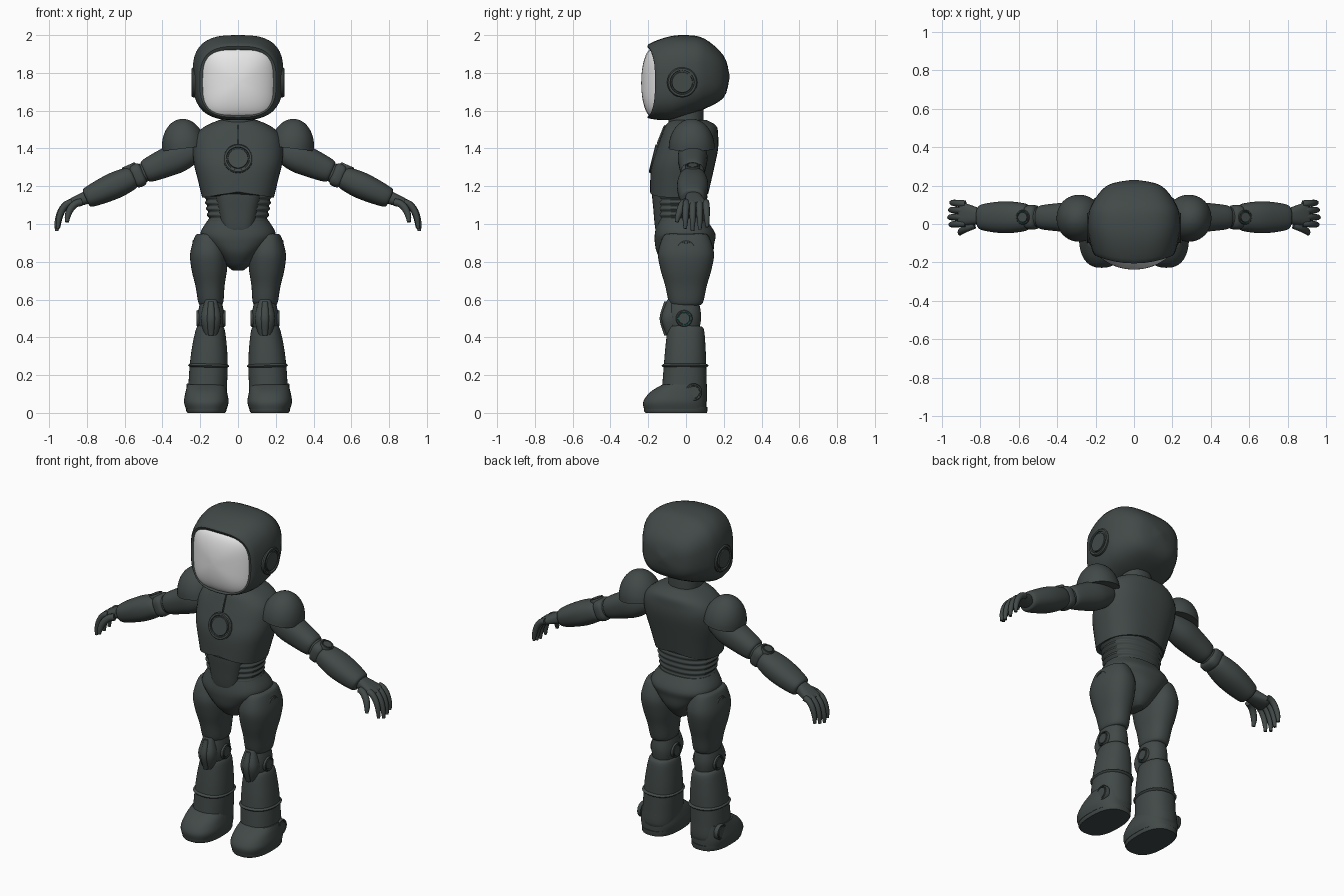
import bpy, bmesh, math
from mathutils import Matrix, Vector

default_cube = bpy.data.objects.get("Cube")
if default_cube:
    bpy.data.objects.remove(default_cube, do_unlink=True)


def material(name, *colour):
    mat = bpy.data.materials.new(name)
    mat.use_nodes = True
    mat.diffuse_color = (*colour, 1)
    mat.node_tree.nodes["Principled BSDF"].inputs["Base Color"].default_value = (*colour, 1)
    return mat


SUIT = material("dark slate", .053, .067, .064)
GLASS = material("pale visor", .8, .8, .8)
TEAL = material("deep teal", .01, .13, .11)
SEGMENTS = 40


def superpoint(angle, power):
    """Point on a unit superellipse."""
    c, s = math.cos(angle), math.sin(angle)
    return (math.copysign(abs(c) ** (2 / power), c), math.copysign(abs(s) ** (2 / power), s))


def smooth_rings(rings, steps=4):
    """Fill in rings along a cubic through the given ones."""
    filled = []
    last = len(rings) - 1
    for i in range(last):
        before, start, end, after = (rings[min(max(i + k, 0), last)] for k in (-1, 0, 1, 2))
        for j in range(steps):
            t = j / steps
            ring = []
            for a, b, c, d in zip(before, start, end, after):
                leave, arrive = (c - a) / 2, (d - b) / 2
                ring.append(b + leave * t + (3 * (c - b) - 2 * leave - arrive) * t ** 2
                            + (2 * (b - c) + leave + arrive) * t ** 3)
            filled.append(ring)
    return filled + [rings[-1]]


def loft(name, rings, frame=Matrix(), power=2.4, smooth=True, mat=SUIT, accent=None, warp=None):
    """Skin rings given as (height, half width, near edge, far edge)."""
    bm = bmesh.new()
    loops = []
    for height, half, near, far in (smooth_rings(rings) if smooth else rings):
        loop = []
        for k in range(SEGMENTS):
            u, v = superpoint(math.tau * k / SEGMENTS, power)
            point = frame @ Vector((half * u, (near + far) / 2 + (far - near) / 2 * v, height))
            loop.append(bm.verts.new(warp(point) if warp else point))
        loops.append(loop)
    for i, (lower, upper) in enumerate(zip(loops, loops[1:])):
        for k in range(SEGMENTS):
            face = bm.faces.new((lower[k - 1], lower[k], upper[k], upper[k - 1]))
            face.material_index = int(i == accent)
    bm.faces.new(loops[0])
    bm.faces.new(loops[-1])
    bmesh.ops.recalc_face_normals(bm, faces=bm.faces)
    mesh = bpy.data.meshes.new(name)
    bm.to_mesh(mesh)
    bm.free()
    mesh.materials.append(mat)
    if accent is not None:
        mesh.materials.append(TEAL)
    ob = bpy.data.objects.new(name, mesh)
    bpy.context.collection.objects.link(ob)
    bpy.ops.object.select_all(action='DESELECT')
    ob.select_set(True)
    bpy.context.view_layer.objects.active = ob
    bpy.ops.object.shade_smooth_by_angle(angle=math.radians(38))


def aim(origin, direction):
    """Frame whose z follows direction while y stays close to the world's."""
    z = Vector(direction).normalized()
    guide = Vector((0, 0, 1)) if abs(z.y) > .8 else Vector((0, 1, 0))
    x = guide.cross(z).normalized()
    axes = Matrix((x, z.cross(x), z)).transposed()
    return Matrix.Translation(origin) @ axes.to_4x4()


def limb(name, start, end, *radii, edge=.015, power=2.3):
    """Body between two points, with evenly spaced (width, depth) radii and soft rims."""
    span = Vector(end) - Vector(start)
    length = span.length
    rings = [(edge + (length - 2 * edge) * i / (len(radii) - 1), w, -d, d)
             for i, (w, d) in enumerate(radii)]
    rims = [(h, w * .75, -d * .75, d * .75) for h, (w, d) in ((0, radii[0]), (length, radii[-1]))]
    loft(name, [rims[0], *rings, rims[1]], aim(start, span), power)


def dome(name, base, axis, width, depth, height, power=2.1, mat=SUIT, warp=None):
    rings = []
    for i in range(8):
        angle = math.pi / 2 * min(i / 7, .98)
        c = math.cos(angle)
        rings.append((height * math.sin(angle), width * c, -depth * c, depth * c))
    loft(name, rings, aim(base, axis), power, mat=mat, warp=warp)


def disc(name, centre, axis, radius, depth, accent=None):
    """Round cap with a ring groove, facing along axis."""
    groove = ((-1, 1), (.6, 1), (1, .93), (1, .8), (.4, .77), (.4, .7), (1, .67), (1, .05))
    rings = [(depth * h, radius * r, -radius * r, radius * r) for h, r in groove]
    loft(name, rings, aim(centre, axis), power=2, smooth=False, accent=accent)


def digit(name, root, reach, drop, spread, radius):
    """Finger curling downward along a quarter of an ellipse."""
    curve = bpy.data.curves.new(name, 'CURVE')
    curve.dimensions = '3D'
    curve.bevel_depth = radius
    curve.resolution_u = 4
    curve.use_fill_caps = True
    spline = curve.splines.new('BEZIER')
    count = 6
    spline.bezier_points.add(count - 1)
    for i, point in enumerate(spline.bezier_points):
        t = i / (count - 1)
        angle = t * math.pi / 2
        point.co = root + Vector((reach * math.sin(angle), spread * t, drop * (math.cos(angle) - 1)))
        point.radius = 1 - t ** 4 / 2
        point.handle_left_type = point.handle_right_type = 'AUTO'
    curve.materials.append(SUIT)
    bpy.context.collection.objects.link(bpy.data.objects.new(name, curve))


def wrap_face(point):
    """Bend the front of the head back toward the ears."""
    point.y += point.x ** 2 * min(max((.1 - point.y) / .3, 0), 1)
    return point


def drop_hem(point):
    """Lower the chest rim at the sides."""
    point.z -= max(1.25 - point.z, 0) * abs(point.x) * 2
    return point


# Helmet, skinned from front to back, and visor
front_to_back = Matrix(((1, 0, 0, 0), (0, 0, 1, 0), (0, 1, 0, 0), (0, 0, 0, 1)))
loft("helmet", [(-.19, .18, 1.58, 1.92), (-.2, .21, 1.56, 1.95), (-.1, .235, 1.55, 1.99),
                (0, .24, 1.575, 2), (.1, .22, 1.61, 1.98), (.2, .14, 1.67, 1.89),
                (.23, .01, 1.77, 1.79)],
     front_to_back, power=2.9, warp=wrap_face)
dome("visor", (0, -.18, 1.747), (0, -1, 0), width=.195, depth=.18, height=.057,
     power=3.8, mat=GLASS, warp=wrap_face)

# Neck, collar and chest shell
limb("neck", (0, 0, 1.45), (0, 0, 1.65), (.09, .09), (.09, .09))
limb("collar", (0, .015, 1.5), (0, .015, 1.55), (.14, .12), (.13, .11))
loft("chest", [(1.17, .19, -.19, .12), (1.3, .23, -.185, .15), (1.4, .24, -.155, .17),
               (1.47, .225, -.13, .17), (1.52, .17, -.11, .16), (1.55, .1, -.08, .11)],
     power=2.5, warp=drop_hem)
disc("chest_badge", (0, -.168, 1.345), (0, -1, .25), radius=.078, depth=.012)
limb("chest_seam", (0, -.145, 1.42), (0, -.105, 1.52), (.004, .012), (.004, .012))

# Waist folds, belly plate and pelvis
folds = []
for i in range(12):
    swell = .01 * (i % 2) + i * .0025
    folds.append((1 + i * .016, .148 + swell, -.145 - swell / 2, .098 + swell / 2))
loft("waist_folds", folds)
limb("belly_plate", (0, -.07, 1.2), (0, -.065, .95), (.13, .11), (.11, .105), (.085, .095), power=3)
loft("pelvis", [(.755, .03, -.05, .07), (.78, .06, -.1, .1), (.84, .11, -.15, .14),
                (.9, .17, -.165, .15), (.95, .2, -.165, .155), (1.02, .16, -.15, .11)])

for side, s in (("left", 1), ("right", -1)):

    def at(x, y, z):
        return Vector((s * x, y, z))

    disc(f"{side}_ear_cap", at(.228, -.02, 1.75), at(1, 0, 0), radius=.08, depth=.017)

    # Leg: thigh, knee and shin
    limb(f"{side}_thigh", at(.16, 0, .95), at(.143, 0, .57),
         (.07, .12), (.098, .148), (.094, .135), (.077, .11), (.066, .09))
    disc(f"{side}_hip_cap", at(.232, 0, .865), at(1, 0, 0), radius=.05, depth=.01)
    limb(f"{side}_knee_joint", at(.143, -.01, .61), at(.143, -.01, .41),
         (.055, .075), (.07, .09), (.055, .075))
    limb(f"{side}_knee_pad", at(.143, -.075, .6), at(.143, -.075, .4),
         (.035, .03), (.055, .056), (.035, .03), power=2.8)
    limb(f"{side}_knee_ridge", at(.143, -.1, .59), at(.143, -.1, .41),
         (.016, .02), (.024, .04), (.016, .02), power=3)
    for face, x, out in (("outer", .207, 1), ("inner", .079, -1)):
        disc(f"{side}_{face}_knee_cap", at(x, -.01, .5), at(out, 0, 0),
             radius=.044, depth=.012, accent=4)
    limb(f"{side}_shin", at(.145, 0, .46), at(.165, -.01, .05),
         (.075, .095), (.092, .106), (.1, .112), (.102, .117), (.1, .12))
    limb(f"{side}_shin_cuff", at(.155, -.005, .27), at(.156, -.005, .23), (.105, .12), (.105, .12))

    # Boot
    boot = Matrix.Translation(at(.168, 0, 0))
    loft(f"{side}_boot", [(.02, .108, -.222, .108), (.06, .118, -.226, .108),
                          (.11, .11, -.19, .106), (.15, .1, -.125, .1)], boot, power=2.5)
    loft(f"{side}_boot_sole", [(0, .1, -.215, .11), (.01, .106, -.222, .113),
                               (.03, .106, -.222, .113)], boot, power=2.5, smooth=False)
    disc(f"{side}_ankle_cap", at(.26, .04, .11), at(1, 0, 0), radius=.046, depth=.012)

    # Shoulder and arm
    dome(f"{side}_shoulder_pad", at(.285, .03, 1.4), at(.12, 0, 1),
         width=.117, depth=.122, height=.157)
    limb(f"{side}_upper_arm", at(.21, .035, 1.4), at(.495, .035, 1.275),
         (.06, .06), (.08, .078), (.075, .073), (.062, .062))
    limb(f"{side}_elbow_joint", at(.46, .035, 1.29), at(.57, .035, 1.24), (.05, .05), (.05, .05))
    limb(f"{side}_elbow_cuff", at(.5, .035, 1.27), at(.56, .035, 1.245),
         (.062, .062), (.062, .062), power=3)
    disc(f"{side}_elbow_cap", at(.575, .035, 1.3), at(.4, 0, .9),
         radius=.038, depth=.014, accent=4)
    limb(f"{side}_forearm", at(.55, .035, 1.25), at(.805, .035, 1.135),
         (.06, .07), (.07, .082), (.066, .08), (.054, .066))

    # Hand: palm, four fingers and a thumb
    limb(f"{side}_palm", at(.78, .035, 1.148), at(.91, .055, 1.1),
         (.034, .038), (.03, .05), (.022, .058), power=2.6)
    for i, finger in enumerate(("index", "middle", "ring", "little")):
        size = 1 - abs(i - 1.2) / 12
        digit(f"{side}_{finger}_finger", at(.877, .003 + i * .034, 1.115),
              reach=s * .085 * size, drop=.155 * size, spread=(i - 1.5) / 200, radius=.018)
    digit(f"{side}_thumb", at(.83, -.005, 1.115),
          reach=s * .075, drop=.105, spread=-.045, radius=.02)
